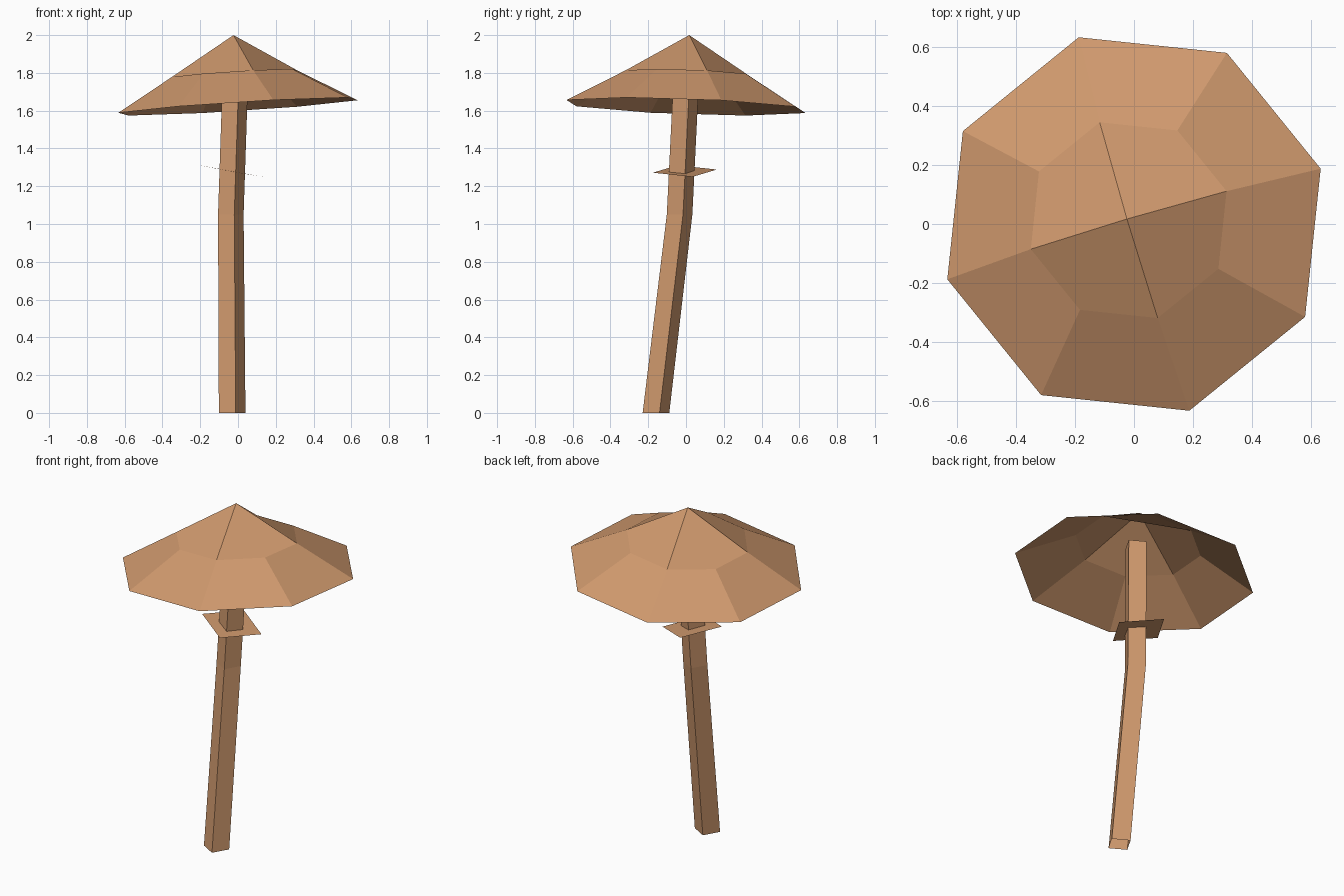
import bpy
from math import cos, sin, radians

if "Cube" in bpy.data.objects:
    bpy.data.objects.remove(bpy.data.objects["Cube"])

# Single warm brown for the whole mushroom
brown = bpy.data.materials.new("warm brown")
brown.diffuse_color = (0.63, 0.32, 0.155, 1)
brown.use_nodes = True
brown.node_tree.nodes["Principled BSDF"].inputs["Base Color"].default_value = brown.diffuse_color


def ring(center, radius, sides, start, slope=(0, 0)):
    """Corner points of a regular polygon lying on a gently tilted plane."""
    cx, cy, cz = center
    pts = []
    for i in range(sides):
        a = radians(start + 360 * i / sides)
        dx, dy = radius * cos(a), radius * sin(a)
        pts.append((cx + dx, cy + dy, cz + slope[0] * dx + slope[1] * dy))
    return pts


def bridge(first, second, n):
    """Quads joining two rings of n points by their start indices."""
    return [(first + i, first + (i + 1) % n, second + (i + 1) % n, second + i)
            for i in range(n)]


def add_part(name, verts, faces):
    mesh = bpy.data.meshes.new(name)
    mesh.from_pydata(verts, [], faces)
    mesh.materials.append(brown)
    mesh.update()
    obj = bpy.data.objects.new(name, mesh)
    bpy.context.collection.objects.link(obj)
    return obj


# Cap: open tilted shell, eight-sided rim, four quads meeting at the tip
tilt = (0.063, -0.036)
cap_verts = (ring((0, 0, 1.622), 0.66, 8, 16.5, tilt)
             + ring((-0.018, 0.013, 1.796), 0.346, 8, 16.5, tilt)
             + [(-0.024, 0.017, 2.0)])
cap_faces = bridge(0, 8, 8)
cap_faces += [(8 + i, 9 + i, 8 + (i + 2) % 8, 16) for i in range(0, 8, 2)]
add_part("cap", cap_verts, cap_faces)

# Stem: open square tube with one bend
stem_path = [(-0.031, -0.159, 0), (-0.038, -0.034, 1.05), (-0.013, 0.003, 1.80)]
stem_verts = []
for point, radius in zip(stem_path, (0.073, 0.07, 0.07)):
    stem_verts += ring(point, radius, 4, 15)
add_part("stem", stem_verts, bridge(0, 4, 4) + bridge(4, 8, 4))

# Skirt: flat tilted square around the stem
add_part("skirt", ring((-0.037, -0.006, 1.28), 0.174, 4, 13, (-0.182, 0.007)),
         [(0, 1, 2, 3)])
